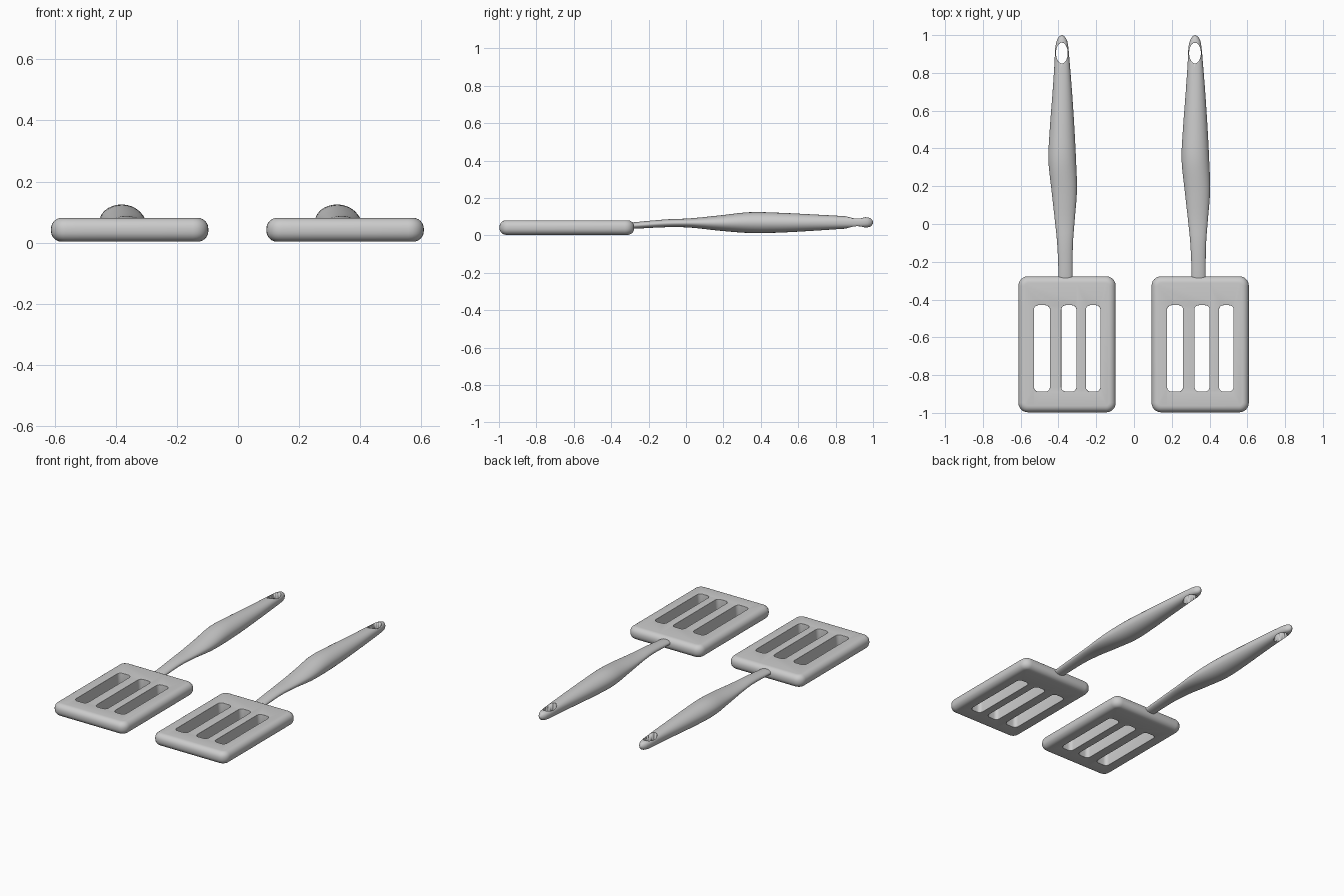
import bpy, bmesh, math

if "Cube" in bpy.data.objects:
    bpy.data.objects.remove(bpy.data.objects["Cube"])

OFFSET = 0.705          # spacing between the two turners
XS = [-0.612, -0.53, -0.445, -0.385, -0.305, -0.255, -0.178, -0.097]
YS = [-0.997, -0.887, -0.43, -0.277]
Z0, Z1 = 0.003, 0.081


def finish(name, bm, angle):
    bmesh.ops.recalc_face_normals(bm, faces=bm.faces)
    me = bpy.data.meshes.new(name)
    bm.to_mesh(me)
    bm.free()
    ob = bpy.data.objects.new(name, me)
    bpy.context.collection.objects.link(ob)
    bpy.ops.object.select_all(action='DESELECT')
    ob.select_set(True)
    bpy.context.view_layer.objects.active = ob
    bpy.ops.object.shade_smooth_by_angle(angle=math.radians(angle))
    return ob


# Slotted blade: grid without the slot cells, extruded, then rounded
def make_blade():
    bm = bmesh.new()
    v = [[bm.verts.new((x, y, Z0)) for y in YS] for x in XS]
    for i in range(len(XS) - 1):
        for j in range(len(YS) - 1):
            if not (j == 1 and i in (1, 3, 5)):
                bm.faces.new((v[i][j], v[i + 1][j], v[i + 1][j + 1], v[i][j + 1]))
    ext = bmesh.ops.extrude_face_region(bm, geom=bm.faces[:])
    for e in ext["geom"]:
        if isinstance(e, bmesh.types.BMVert):
            e.co.z = Z1
    bmesh.ops.recalc_face_normals(bm, faces=bm.faces)
    bmesh.ops.dissolve_limit(bm, angle_limit=0.01, verts=bm.verts, edges=bm.edges)

    def on_rim(vert):
        x, y = vert.co.x, vert.co.y
        return (min(abs(x - XS[0]), abs(x - XS[-1])) < 1e-4
                or min(abs(y - YS[0]), abs(y - YS[-1])) < 1e-4)

    def sharp(rim):
        return [e for e in bm.edges if len(e.link_faces) == 2
                and e.calc_face_angle() > 1.2
                and all(on_rim(w) == rim for w in e.verts)]

    slots, rim = sharp(False), sharp(True)

    # round the plan corners first, then the top and bottom edges
    def vertical(edges):
        return [e for e in edges if abs(e.verts[0].co.z - e.verts[1].co.z) > 0.05]

    def bevel(edges, width, seg):
        bmesh.ops.bevel(bm, geom=edges, offset=width, offset_type='OFFSET',
                        segments=seg, profile=0.5, affect='EDGES', clamp_overlap=True)

    bevel(vertical(rim), 0.05, 6)
    bevel(vertical([e for e in slots if e.is_valid]), 0.024, 5)

    def flat_edges(is_slot):
        out = []
        for e in bm.edges:
            m = (e.verts[0].co + e.verts[1].co) / 2
            inner = XS[1] - .01 < m.x < XS[-2] + .01 and YS[1] - .01 < m.y < YS[2] + .01
            if len(e.link_faces) == 2 and e.calc_face_angle() > 1.2 and inner == is_slot:
                out.append(e)
        return out

    bevel(flat_edges(False), 0.035, 6)
    bevel(flat_edges(True), 0.0235, 5)
    return finish("blade_left", bm, 50)


# Handle stations: y, x left, x right, z bottom, z top, section squareness
ROWS = [
    (-0.31, -0.400, -0.326, 0.034, 0.066, 2.0),
    (-0.25, -0.400, -0.326, 0.037, 0.073, 2.0),
    (-0.10, -0.407, -0.323, 0.044, 0.086, 2.0),
    (0.02, -0.419, -0.314, 0.042, 0.091, 2.0),
    (0.18, -0.437, -0.302, 0.025, 0.107, 2.0),
    (0.34, -0.453, -0.307, 0.013, 0.124, 2.0),
    (0.50, -0.446, -0.315, 0.015, 0.121, 2.0),
    (0.70, -0.431, -0.328, 0.026, 0.111, 2.1),
    (0.85, -0.421, -0.340, 0.036, 0.103, 2.4),
    (0.93, -0.417, -0.347, 0.040, 0.099, 2.5),
    (0.97, -0.409, -0.354, 0.043, 0.096, 2.3),
    (0.99, -0.398, -0.365, 0.050, 0.089, 2.0),
    (1.00, -0.385, -0.378, 0.064, 0.075, 2.0),
]


def spline(rows, steps):
    out = []
    for i in range(len(rows) - 1):
        a, b, c, d = (rows[max(i - 1, 0)], rows[i], rows[i + 1],
                      rows[min(i + 2, len(rows) - 1)])
        for s in range(steps):
            t = s / steps
            row = []
            for k in range(6):
                m0 = (c[k] - a[k]) / (c[0] - a[0]) * (c[0] - b[0])
                m1 = (d[k] - b[k]) / (d[0] - b[0]) * (c[0] - b[0])
                row.append((2*t**3 - 3*t*t + 1) * b[k] + (t**3 - 2*t*t + t) * m0
                           + (3*t*t - 2*t**3) * c[k] + (t**3 - t*t) * m1)
            out.append(row)
    return out + [rows[-1]]


def power(v, n):
    return math.copysign(abs(v) ** (2 / n), v)


def make_handle():
    bm = bmesh.new()
    rings, n = [], 40
    for y, xl, xr, zb, zt, sq in spline(ROWS, 5):
        ring = []
        for k in range(n):
            a = 2 * math.pi * k / n
            ring.append(bm.verts.new(((xl + xr) / 2 + (xr - xl) / 2 * power(math.cos(a), sq), y,
                                      (zb + zt) / 2 + (zt - zb) / 2 * power(math.sin(a), sq))))
        rings.append(ring)
    for r, s in zip(rings, rings[1:]):
        for k in range(n):
            bm.faces.new((r[k], r[(k + 1) % n], s[(k + 1) % n], s[k]))
    bm.faces.new(rings[0])
    bm.faces.new(rings[-1])
    handle = finish("handle_left", bm, 50)

    # Hanging hole
    bm = bmesh.new()
    bmesh.ops.create_cone(bm, cap_ends=True, segments=40, radius1=1, radius2=1, depth=0.4)
    for w in bm.verts:
        w.co.x = w.co.x * 0.031 - 0.382
        w.co.y = w.co.y * 0.055 + 0.905
    cutter = finish("hole_cutter", bm, 40)
    cutter.hide_render = True
    mod = handle.modifiers.new("hole", 'BOOLEAN')
    mod.operation, mod.solver, mod.object = 'DIFFERENCE', 'EXACT', cutter
    bpy.context.view_layer.objects.active = handle
    bpy.ops.object.modifier_move_to_index(modifier="hole", index=0)
    bpy.ops.object.modifier_apply(modifier="hole")
    bpy.data.objects.remove(cutter)
    return handle


# Second turner is a copy of the first
for part in (make_blade(), make_handle()):
    twin = part.copy()
    twin.name = part.name.replace("left", "right")
    twin.location.x += OFFSET
    bpy.context.collection.objects.link(twin)
